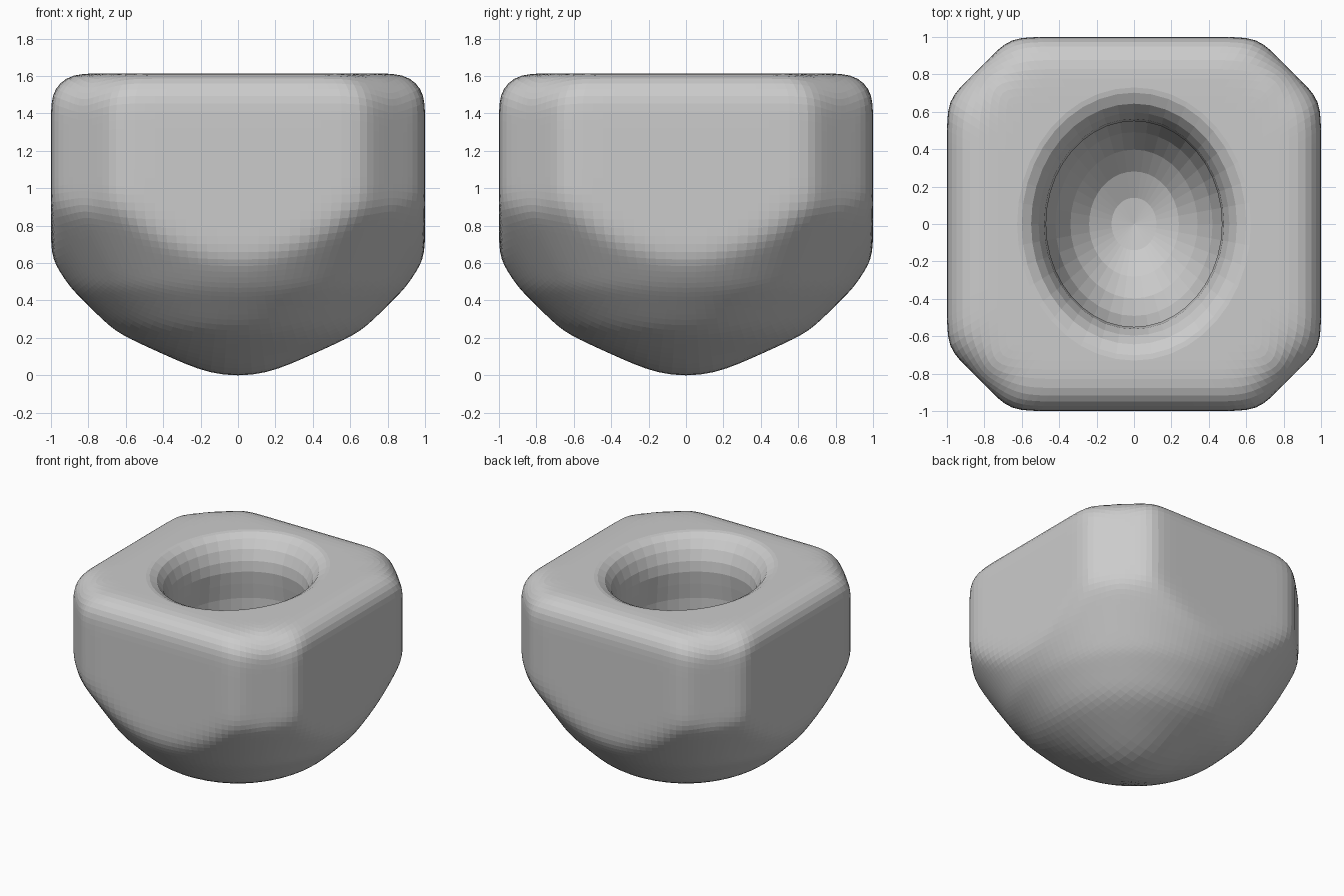
import bpy, bmesh, math
from mathutils import Vector

cube = bpy.data.objects.get("Cube")
if cube:
    bpy.data.objects.remove(cube, do_unlink=True)

HEIGHT = 1.615
CENTRE = Vector((0, 0, 1.1))


def make_object(name, bm):
    bmesh.ops.recalc_face_normals(bm, faces=bm.faces)
    mesh = bpy.data.meshes.new(name)
    bm.to_mesh(mesh)
    bm.free()
    ob = bpy.data.objects.new(name, mesh)
    bpy.context.collection.objects.link(ob)
    return ob


def apply_all(ob):
    bpy.context.view_layer.objects.active = ob
    for mod in list(ob.modifiers):
        bpy.ops.object.modifier_apply(modifier=mod.name)


grey = bpy.data.materials.new("plain grey")
grey.use_nodes = True
grey.diffuse_color = (0.6, 0.6, 0.6, 1)
grey.node_tree.nodes["Principled BSDF"].inputs["Base Color"].default_value = grey.diffuse_color

# Planes that bound the boxy upper body: (normal, limit)
up = Vector((0, 0, 1))
planes = [(up, HEIGHT), (-up, 0.01)]
for i in range(4):
    a = i * math.pi / 2
    side = Vector((math.cos(a), math.sin(a), 0))
    corner = side + Vector((-side.y, side.x, 0))
    planes += [(side, 1), (corner, 1.66), (side + up, 2.52), (corner * 0.7 + up, 2.66)]

# Cones that round the underside: (slope, limit)
cones = [(0.47, 0.08), (1, 0.43), (1.5, 0.88)]


def reach(d):
    # Distance factor to the nearest plane or cone
    ahead = [(n.dot(d), k - n.dot(CENTRE)) for n, k in planes]
    out = math.hypot(d.x, d.y)
    ahead += [(m * out - d.z, k + CENTRE.z) for m, k in cones]
    return min(gap / speed for speed, gap in ahead if speed > 1e-6)


# Body: a gridded box pushed out to its bounds, then softened
bm = bmesh.new()
bmesh.ops.create_cube(bm, size=2)
bmesh.ops.subdivide_edges(bm, edges=bm.edges, cuts=35, use_grid_fill=True)
for v in bm.verts:
    d = Vector((v.co.x, v.co.y, v.co.z * 0.8))
    v.co = CENTRE + d * reach(d)
body = make_object("body", bm)
soften = body.modifiers.new("soften", 'SMOOTH')
soften.factor = 0.5
soften.iterations = 16
apply_all(body)

# Hollow: an oval turned shape with a flared mouth and a round floor
profile = [(0, 0.35), (0.12, 0.37), (0.24, 0.435), (0.34, 0.54), (0.42, 0.68), (0.47, 0.84),
           (0.495, 1), (0.495, 1.14), (0.48, 1.26), (0.47, 1.36), (0.48, 1.44), (0.51, 1.52),
           (0.55, 1.58), (0.6, 1.61), (0.7, 1.63), (0, 1.65)]
bm = bmesh.new()
chain = [bm.verts.new((r, 0, z)) for r, z in profile]
edges = [bm.edges.new(pair) for pair in zip(chain, chain[1:])]
bmesh.ops.spin(bm, geom=chain + edges, axis=(0, 0, 1), cent=(0, 0, 0),
               angle=math.tau, steps=40, use_merge=True)
bmesh.ops.remove_doubles(bm, verts=bm.verts, dist=1e-4)
for v in bm.verts:
    v.co.y *= 1.17
cutter = make_object("hollow_cutter", bm)
cutter.hide_render = True

cut = body.modifiers.new("hollow", 'BOOLEAN')
cut.operation = 'DIFFERENCE'
cut.solver = 'EXACT'
cut.object = cutter
apply_all(body)
bpy.data.objects.remove(cutter, do_unlink=True)

# Stand the lowest point on the ground and colour the whole part
low = min(v.co.z for v in body.data.vertices)
for v in body.data.vertices:
    v.co.z -= low
body.data.materials.clear()
body.data.materials.append(grey)
for p in body.data.polygons:
    p.material_index = 0
    p.use_smooth = False
